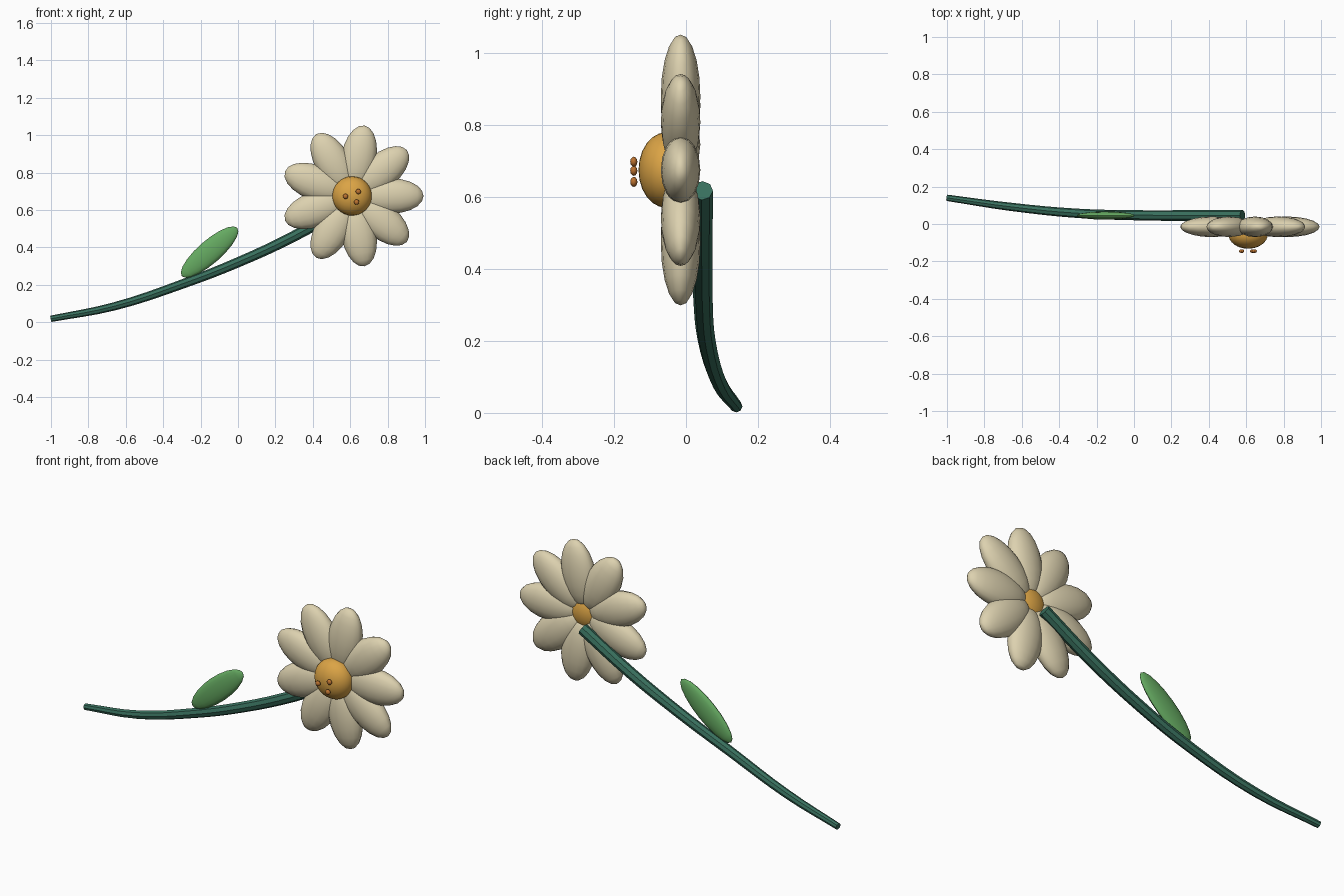
import bpy, bmesh, math
from mathutils import Matrix, Vector

cube = bpy.data.objects.get("Cube")
if cube:
    bpy.data.objects.remove(cube, do_unlink=True)


def material(name, rgb):
    m = bpy.data.materials.new(name)
    m.use_nodes = True
    m.diffuse_color = (*rgb, 1)
    m.node_tree.nodes["Principled BSDF"].inputs["Base Color"].default_value = (*rgb, 1)
    return m


cream = material("cream", (0.72, 0.64, 0.43))
gold = material("gold", (0.71, 0.37, 0.06))
brown = material("brown orange", (0.50, 0.17, 0.03))
dark_green = material("dark green", (0.04, 0.16, 0.11))
leaf_green = material("leaf green", (0.13, 0.40, 0.12))


def finish(obj, mat):
    obj.data.materials.append(mat)
    bpy.ops.object.select_all(action='DESELECT')
    obj.select_set(True)
    bpy.context.view_layer.objects.active = obj
    bpy.ops.object.shade_smooth_by_angle(angle=math.radians(40))
    return obj


def ellipsoid(name, center, radii, mat, angle=0, segments=16, rings=10):
    """Stretched sphere, poles along its own x axis, turned in the front plane."""
    bm = bmesh.new()
    bmesh.ops.create_uvsphere(bm, u_segments=segments, v_segments=rings, radius=1)
    shape = (Matrix.Translation(center) @ Matrix.Rotation(-angle, 4, 'Y')
             @ Matrix.Diagonal((*radii, 1)) @ Matrix.Rotation(math.pi / 2, 4, 'Y'))
    bm.transform(shape)
    mesh = bpy.data.meshes.new(name)
    bm.to_mesh(mesh)
    bm.free()
    obj = bpy.data.objects.new(name, mesh)
    bpy.context.collection.objects.link(obj)
    return finish(obj, mat)


# Flower head: nine petals around a domed centre
head = Vector((0.61, -0.015, 0.675))
petal_count = 9
for i in range(petal_count):
    a = i * math.tau / petal_count
    out = Vector((math.cos(a), 0, math.sin(a)))
    ellipsoid(f"petal_{i + 1}", head + out * 0.207, (0.175, 0.055, 0.094), cream, a)

ellipsoid("flower_centre", (0.61, -0.055, 0.675), (0.105, 0.077, 0.105), gold,
          segments=24, rings=16)

# Small seeds in front of the centre
for i, (x, z) in enumerate([(0.575, 0.673), (0.643, 0.698), (0.634, 0.642)]):
    ellipsoid(f"seed_{i + 1}", (x, -0.145, z), (0.014, 0.010, 0.014), brown,
              segments=12, rings=8)

# Stem: curved tube that thickens toward the flower
path = [(-1.0, 0.14, 0.018, 0.017), (-0.66, 0.092, 0.085, 0.022),
        (-0.3, 0.057, 0.203, 0.025), (0.0, 0.047, 0.32, 0.027),
        (0.3, 0.045, 0.46, 0.029), (0.58, 0.045, 0.618, 0.030)]
curve = bpy.data.curves.new("stem", 'CURVE')
curve.dimensions = '3D'
curve.bevel_depth = 1
curve.bevel_resolution = 2
curve.use_fill_caps = True
spline = curve.splines.new('BEZIER')
spline.resolution_u = 4
spline.bezier_points.add(len(path) - 1)
for p, (x, y, z, r) in zip(spline.bezier_points, path):
    p.co = (x, y, z)
    p.radius = r
    p.handle_left_type = p.handle_right_type = 'AUTO'
tube = bpy.data.objects.new("stem_path", curve)
bpy.context.collection.objects.link(tube)
bpy.context.view_layer.update()
mesh = bpy.data.meshes.new_from_object(tube.evaluated_get(bpy.context.evaluated_depsgraph_get()))
mesh.materials.clear()
bpy.data.objects.remove(tube)
stem = bpy.data.objects.new("stem", mesh)
bpy.context.collection.objects.link(stem)
finish(stem, dark_green)

# Leaf growing from the stem
ellipsoid("leaf", (-0.152, 0.045, 0.375), (0.197, 0.022, 0.062), leaf_green,
          math.radians(41))
